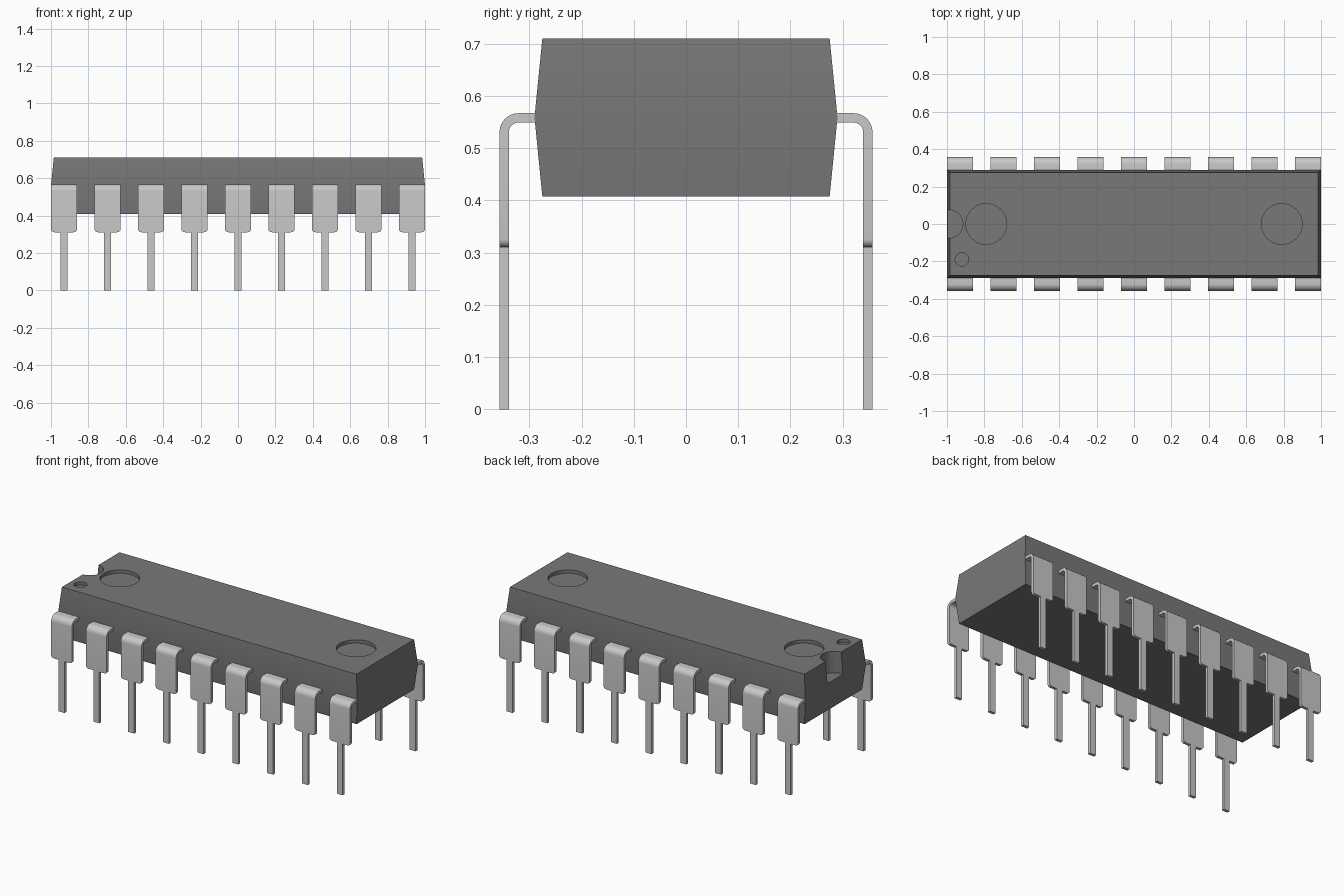
import bpy, bmesh, math
from mathutils import Matrix

cube = bpy.data.objects.get("Cube")
if cube:
    bpy.data.objects.remove(cube, do_unlink=True)


def material(name, colour):
    m = bpy.data.materials.new(name)
    m.use_nodes = True
    m.diffuse_color = colour
    bsdf = m.node_tree.nodes["Principled BSDF"]
    bsdf.inputs["Base Color"].default_value = colour
    bsdf.inputs["Roughness"].default_value = 0.6
    return m


body_grey = material("dark grey plastic", (0.19, 0.19, 0.19, 1))
pin_grey = material("light grey metal", (0.58, 0.58, 0.58, 1))


def loft(name, rings, mat):
    """Skin a closed solid through rings of four corners."""
    bm = bmesh.new()
    rows = [[bm.verts.new(p) for p in ring] for ring in rings]
    for a, b in zip(rows, rows[1:]):
        for i in range(4):
            j = (i + 1) % 4
            bm.faces.new((a[i], a[j], b[j], b[i]))
    bm.faces.new(rows[0])
    bm.faces.new(rows[-1])
    bmesh.ops.recalc_face_normals(bm, faces=bm.faces)
    me = bpy.data.meshes.new(name)
    bm.to_mesh(me)
    bm.free()
    me.materials.append(mat)
    return me


def add_object(name, me):
    ob = bpy.data.objects.new(name, me)
    bpy.context.collection.objects.link(ob)
    return ob


def activate(ob):
    bpy.ops.object.select_all(action='DESELECT')
    ob.select_set(True)
    bpy.context.view_layer.objects.active = ob


# Body: a block widest at its waist
TOP, WAIST, BOTTOM = 0.71, 0.559, 0.408


def rectangle(x, y, z):
    return [(-x, -y, z), (x, -y, z), (x, y, z), (-x, y, z)]


body = add_object("body", loft("body", [
    rectangle(0.985, 0.275, BOTTOM),
    rectangle(1.0, 0.29, WAIST),
    rectangle(0.985, 0.275, TOP)], body_grey))

# End notch, two moulding marks and the first-pin dot: x, y, radius, depth
recesses = [(-0.99, 0, 0.075, 0.13), (-0.79, 0, 0.109, 0.02),
            (0.79, 0, 0.109, 0.02), (-0.92, -0.19, 0.036, 0.02)]
for x, y, r, depth in recesses:
    bm = bmesh.new()
    height = depth + 0.1
    bmesh.ops.create_cone(bm, cap_ends=True, segments=48, radius1=r, radius2=r,
                          depth=height,
                          matrix=Matrix.Translation((x, y, TOP - depth + height / 2)))
    me = bpy.data.meshes.new("recess_cutter")
    bm.to_mesh(me)
    bm.free()
    me.materials.append(body_grey)
    cutter = add_object("recess_cutter", me)
    cutter.hide_render = True
    activate(body)
    mod = body.modifiers.new("recess", 'BOOLEAN')
    mod.operation = 'DIFFERENCE'
    mod.solver = 'EXACT'
    mod.object = cutter
    bpy.ops.object.modifier_apply(modifier=mod.name)
    bpy.data.objects.remove(cutter, do_unlink=True)
activate(body)
bpy.ops.object.shade_smooth_by_angle(angle=math.radians(15))

# Pin: flat strip leaving the body, bending down, then narrowing to a leg
T, OUT, PIN_TOP, R = 0.018, 0.357, 0.567, 0.036
WIDE, LEG, STEP, C = 0.069, 0.0195, 0.311, 0.015


def strip(outer, inner, half):
    """Cross-section from outer and inner (y, z) points."""
    return [(-half, -outer[0], outer[1]), (half, -outer[0], outer[1]),
            (half, -inner[0], inner[1]), (-half, -inner[0], inner[1])]


rings = [strip((0.27, PIN_TOP), (0.27, PIN_TOP - T), WIDE)]
for i in range(9):
    a = math.radians(90 - i * 90 / 8)
    outer, inner = [(OUT - R + r * math.cos(a), PIN_TOP - R + r * math.sin(a))
                    for r in (R, R - T)]
    rings.append(strip(outer, inner, WIDE))
# rounded shoulder corners, then the leg
levels = []
for i in range(6):
    a = math.radians(i * 18)
    levels.append((STEP + C - C * math.sin(a), WIDE - C + C * math.cos(a)))
levels += [(STEP - 0.001, LEG), (0, LEG)]
for z, half in levels:
    rings.append(strip((OUT, z), (OUT - T, z), half))

pin_mesh = loft("pin", rings, pin_grey)
for side, turn in (("front", 0), ("back", math.pi)):
    for i in range(9):
        pin = add_object(f"{side}_pin_{i + 1}", pin_mesh)
        pin.location.x = (i - 4) * 0.2325
        pin.rotation_euler.z = turn
activate(pin)
bpy.ops.object.shade_smooth_by_angle(angle=math.radians(30))
